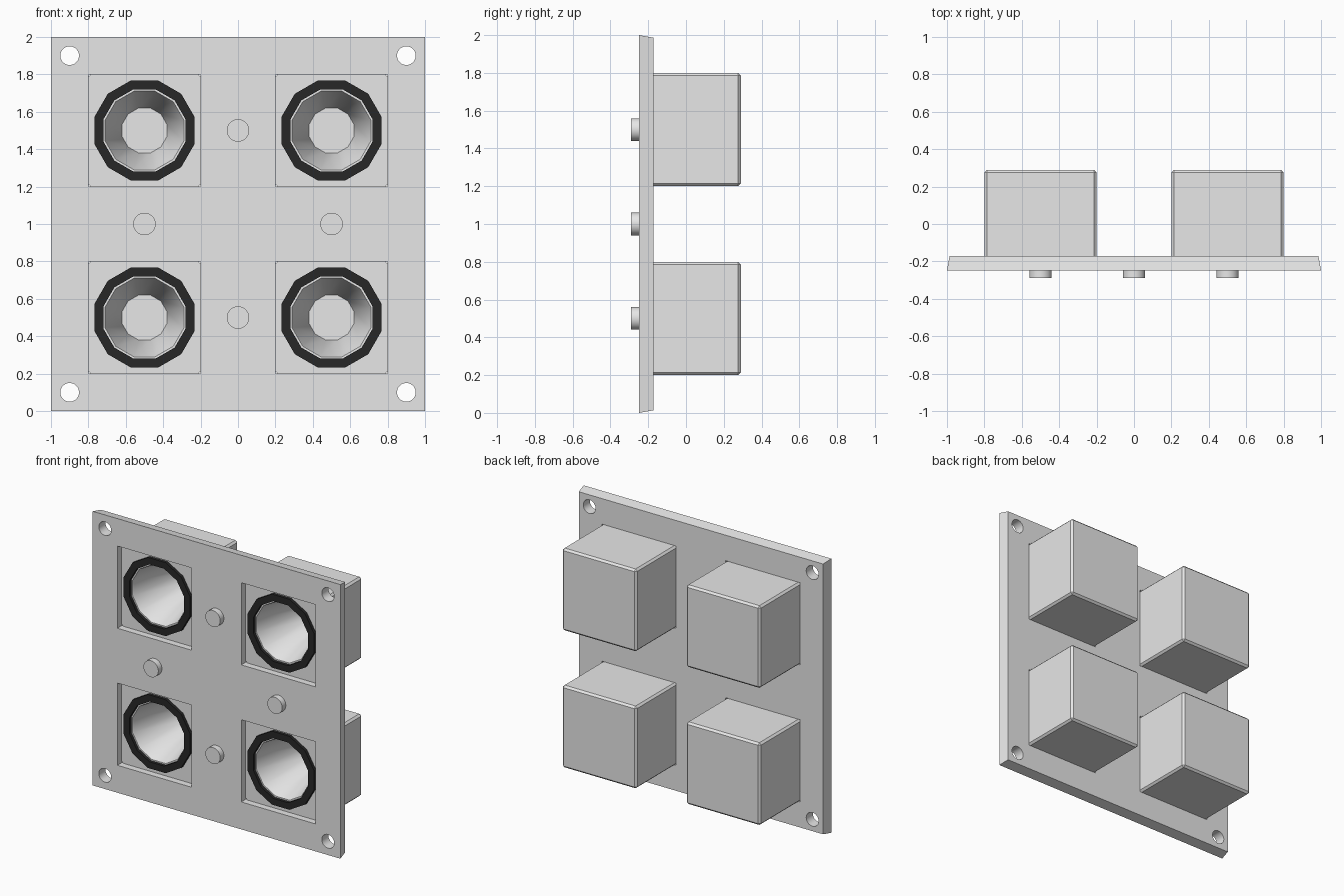
import bpy, bmesh, math

cube = bpy.data.objects.get("Cube")
if cube:
    bpy.data.objects.remove(cube, do_unlink=True)


def material(name, rgb):
    m = bpy.data.materials.new(name)
    m.use_nodes = True
    m.diffuse_color = (*rgb, 1)
    m.node_tree.nodes["Principled BSDF"].inputs["Base Color"].default_value = (*rgb, 1)
    return m


GREY = material("light grey", (0.8, 0.8, 0.8))
BLACK = material("black rubber", (0.02, 0.02, 0.02))


def finish(name, bm, mat):
    bmesh.ops.recalc_face_normals(bm, faces=bm.faces)
    mesh = bpy.data.meshes.new(name)
    bm.to_mesh(mesh)
    bm.free()
    mesh.materials.append(mat)
    ob = bpy.data.objects.new(name, mesh)
    bpy.context.collection.objects.link(ob)
    return ob


def select(ob):
    bpy.ops.object.select_all(action='DESELECT')
    ob.select_set(True)
    bpy.context.view_layer.objects.active = ob


def smooth(ob):
    select(ob)
    bpy.ops.object.shade_smooth_by_angle(angle=math.radians(35))


def cut(ob, cutter):
    mod = ob.modifiers.new("cut", 'BOOLEAN')
    mod.operation, mod.solver, mod.object = 'DIFFERENCE', 'EXACT', cutter
    select(ob)
    bpy.ops.object.modifier_apply(modifier=mod.name)
    bpy.data.objects.remove(cutter, do_unlink=True)


def lathe(name, profile, cx, cz, sides, mat, tube=False):
    """Revolve (radius, y) points about a y axis; a tube closes on itself, else the ends are capped."""
    bm = bmesh.new()
    rings = []
    for r, y in profile:
        angles = [2 * math.pi * (i + 0.5) / sides for i in range(sides)]
        rings.append([bm.verts.new((cx + r * math.cos(a), y, cz + r * math.sin(a))) for a in angles])
    pairs = list(zip(rings, rings[1:]))
    if tube:
        pairs.append((rings[-1], rings[0]))
    else:
        bm.faces.new(rings[0])
        bm.faces.new(rings[-1])
    for a, b in pairs:
        for i in range(sides):
            j = (i + 1) % sides
            bm.faces.new((a[i], a[j], b[j], b[i]))
    return finish(name, bm, mat)


def box(name, cx, cz, half, y0, y1, mat, back_half=None, bevel=0):
    """Square block facing -y, optionally tapered to the back or chamfered except at the front."""
    bm = bmesh.new()
    bmesh.ops.create_cube(bm, size=2)
    for v in bm.verts:
        h = half if v.co.y < 0 else (back_half or half)
        v.co = (cx + v.co.x * h, y0 if v.co.y < 0 else y1, cz + v.co.z * h)
    if bevel:
        edges = [e for e in bm.edges if max(v.co.y for v in e.verts) > y0 + 0.01]
        bmesh.ops.bevel(bm, geom=edges, offset=bevel, segments=1, affect='EDGES')
    return finish(name, bm, mat)


FRONT, BACK, SEAT = -0.248, -0.172, -0.2
K = 1 / math.cos(math.pi / 12)      # flat-to-flat size to corner radius, 12 sides

# Tapered face plate with square openings and corner screw holes
plate = box("face_plate", 0, 1, 1.0, FRONT, BACK, GREY, back_half=0.986)
for x in (-0.5, 0.5):
    for z in (0.5, 1.5):
        cut(plate, box("cutter", x, z, 0.3, -0.4, 0, GREY))
for x in (-0.9, 0.9):
    for z in (0.1, 1.9):
        cut(plate, lathe("cutter", [(0.05, -0.4), (0.05, 0)], x, z, 32, GREY))
smooth(plate)

# Four socket housings, each with a tapered bore and a black ring
for side, x in (("right", -0.5), ("left", 0.5)):
    for level, z in (("lower", 0.5), ("upper", 1.5)):
        name = f"{level}_{side}"
        housing = box("housing_" + name, x, z, 0.3, SEAT, 0.29, GREY, bevel=0.014)
        bore = [(0.215 * K, SEAT - 0.01), (0.205 * K, SEAT + 0.01), (0.12 * K, 0.2)]
        cut(housing, lathe("cutter", bore, x, z, 12, GREY))
        smooth(housing)
        ring = [(0.268 * K, SEAT + 0.002), (0.268 * K, SEAT - 0.022),
                (0.22 * K, SEAT - 0.022), (0.22 * K, SEAT + 0.002)]
        lathe("ring_" + name, ring, x, z, 12, BLACK, tube=True)

# Round pegs between the sockets
for name, x, z in (("lower", 0, 0.5), ("upper", 0, 1.5), ("right", -0.5, 1), ("left", 0.5, 1)):
    smooth(lathe("peg_" + name, [(0.06, -0.29), (0.06, FRONT + 0.01)], x, z, 32, GREY))
